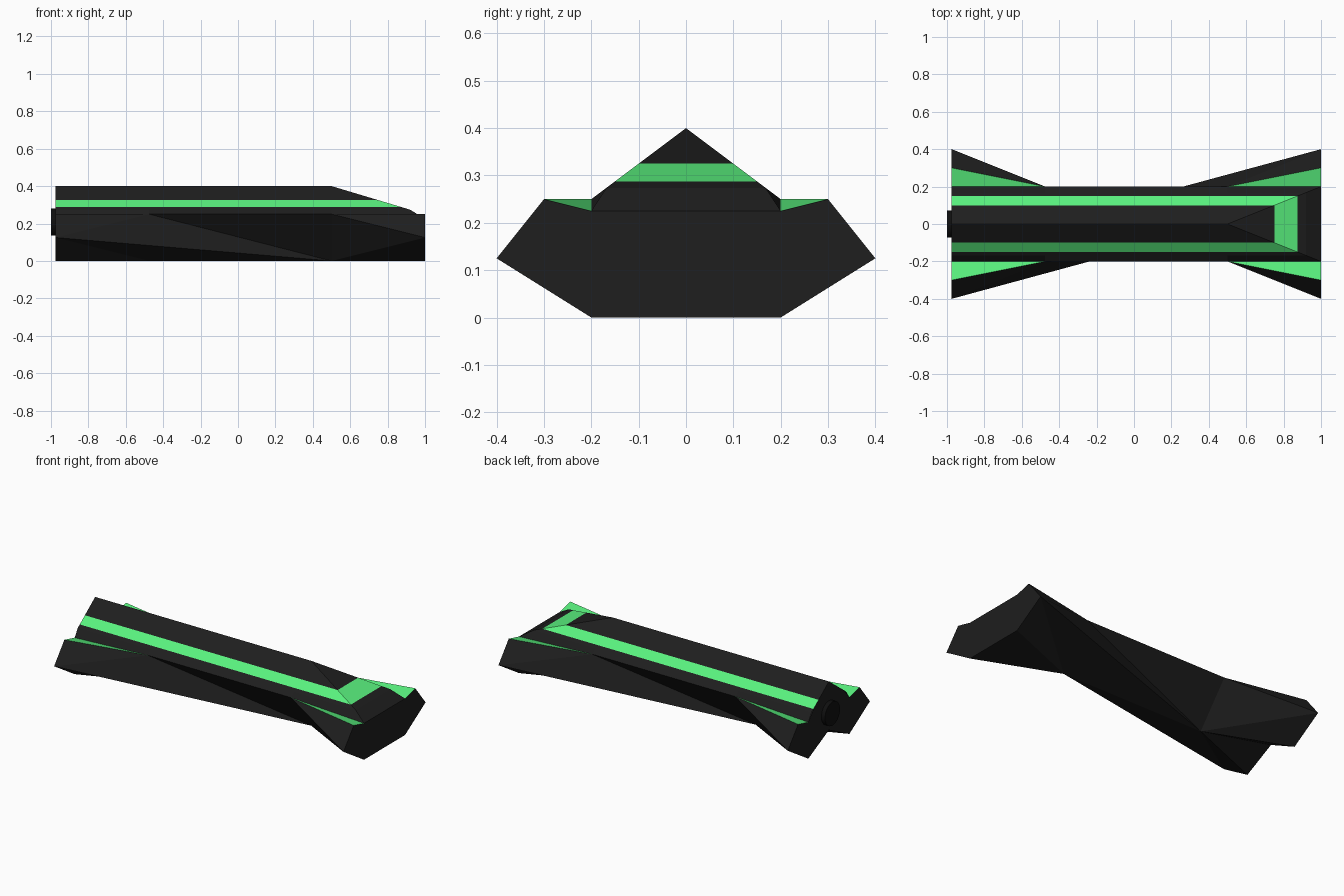
import bpy
import math

if "Cube" in bpy.data.objects:
    bpy.data.objects.remove(bpy.data.objects["Cube"])

FRONT, BACK = 1.0, -0.975
MID = (FRONT + BACK) / 2
PF, PB = 0.5, -0.475          # where the flared ends begin


def material(name, rgb):
    m = bpy.data.materials.new(name)
    m.diffuse_color = (*rgb, 1)
    m.use_nodes = True
    m.node_tree.nodes["Principled BSDF"].inputs["Base Color"].default_value = m.diffuse_color
    return m


black = material("black_paint", (0.013, 0.013, 0.013))
green = material("green_paint", (0.10, 0.88, 0.21))
soot = material("dark_nozzle", (0.005, 0.005, 0.005))


def build(name, faces):
    """faces: list of (points, is_green); shared points are welded."""
    index, polys = {}, []
    for pts, _ in faces:
        polys.append([index.setdefault(tuple(round(c, 4) for c in p), len(index)) for p in pts])
    me = bpy.data.meshes.new(name)
    me.from_pydata(list(index), [], polys)
    me.materials.append(black)
    me.materials.append(green)
    for poly, (_, g) in zip(me.polygons, faces):
        poly.material_index = int(g)
    me.update()
    ob = bpy.data.objects.new(name, me)
    bpy.context.collection.objects.link(ob)
    return ob


def spin(p):
    """Half turn about the vertical axis through the hull middle."""
    return (2 * MID - p[0], -p[1], p[2])


# Hull: V-shaped keel that flares into a wide wedge at each corner
keel_f, keel_b = (PF, 0, 0), (PB, 0, 0)
rim_f, rim_b = (PF, .2, .25), (PB, .2, .25)


def corner(x):
    return (x, .4, .125), (x, .3, .25), (x, .2, .225), (x, .2, 0)


tip_f, top_f, in_f, foot_f = corner(FRONT)
tip_b, top_b, in_b, foot_b = corner(BACK)
side = [
    ([tip_f, top_f, rim_f], False),
    ([tip_f, rim_f, keel_b], False),
    ([tip_f, keel_b, keel_f], False),
    ([tip_f, keel_f, foot_f], False),
    ([rim_f, rim_b, keel_b], False),
    ([rim_b, top_b, tip_b], False),
    ([rim_b, tip_b, keel_b], False),
    ([tip_b, foot_b, keel_b], False),
    ([top_f, in_f, rim_f], True),
    ([top_b, rim_b, in_b], True),
]
hull = side + [([spin(p) for p in pts], g) for pts, g in side]


def flip(p):
    return (p[0], -p[1], p[2])


# Flat front end, and rear end with a notch under the gable
notch = (BACK, 0, .1)
hull += [
    ([foot_f, tip_f, top_f, in_f, flip(in_f), flip(top_f), flip(tip_f), flip(foot_f)], False),
    ([foot_f, flip(foot_f), keel_f], False),
    ([foot_b, notch, keel_b], False),
    ([flip(foot_b), keel_b, notch], False),
]
for s in (1, -1):
    half = [notch, foot_b, tip_b, top_b, in_b, (BACK, .15, .2875), (BACK, .1, .325), (BACK, 0, .4)]
    hull.append(([(x, s * y, z) for x, y, z in half][::-s], False))
build("hull", hull)

# Roof: gable with a sloping front hip and a green band running round it
rows = [(.0, .4, .5), (.1, .325, .75), (.15, .2875, .875), (.168, .274, .92)]
roof = []
for i, ((y0, z0, x0), (y1, z1, x1)) in enumerate(zip(rows, rows[1:])):
    for s in (1, -1):
        roof.append(([(BACK, s * y0, z0), (x0, s * y0, z0),
                      (x1, s * y1, z1), (BACK, s * y1, z1)][::-s], i == 1))
    hip = [(x0, -y0, z0), (x1, -y1, z1), (x1, y1, z1)]
    if y0:
        hip.append((x0, y0, z0))
    roof.append((hip, i == 1))
yk, zk, xk = rows[-1]
roof.append(([(xk, -yk, zk), flip(in_f), in_f, (xk, yk, zk)], False))
eave = [in_b, rim_b, rim_f, in_f]
upper = [(x, yk, zk) for x in (BACK, PB, PF, xk)]
for s in (1, -1):
    for i in range(3):
        quad = [upper[i], upper[i + 1], eave[i + 1], eave[i]]
        roof.append(([(x, s * y, z) for x, y, z in quad][::-s], False))
build("roof", roof)

# Round nozzle at the rear
bpy.ops.mesh.primitive_cylinder_add(vertices=32, radius=.073, depth=.05,
                                    location=(-.975, 0, .208),
                                    rotation=(0, math.pi / 2, 0))
nozzle = bpy.context.object
nozzle.name = "rear_nozzle"
nozzle.data.materials.append(soot)
bpy.ops.object.shade_smooth_by_angle()

# Make all outer faces point outwards
for name in ("hull", "roof"):
    ob = bpy.data.objects[name]
    bpy.ops.object.select_all(action='DESELECT')
    ob.select_set(True)
    bpy.context.view_layer.objects.active = ob
    bpy.ops.object.mode_set(mode='EDIT')
    bpy.ops.mesh.select_all(action='SELECT')
    bpy.ops.mesh.normals_make_consistent(inside=False)
    bpy.ops.object.mode_set(mode='OBJECT')
